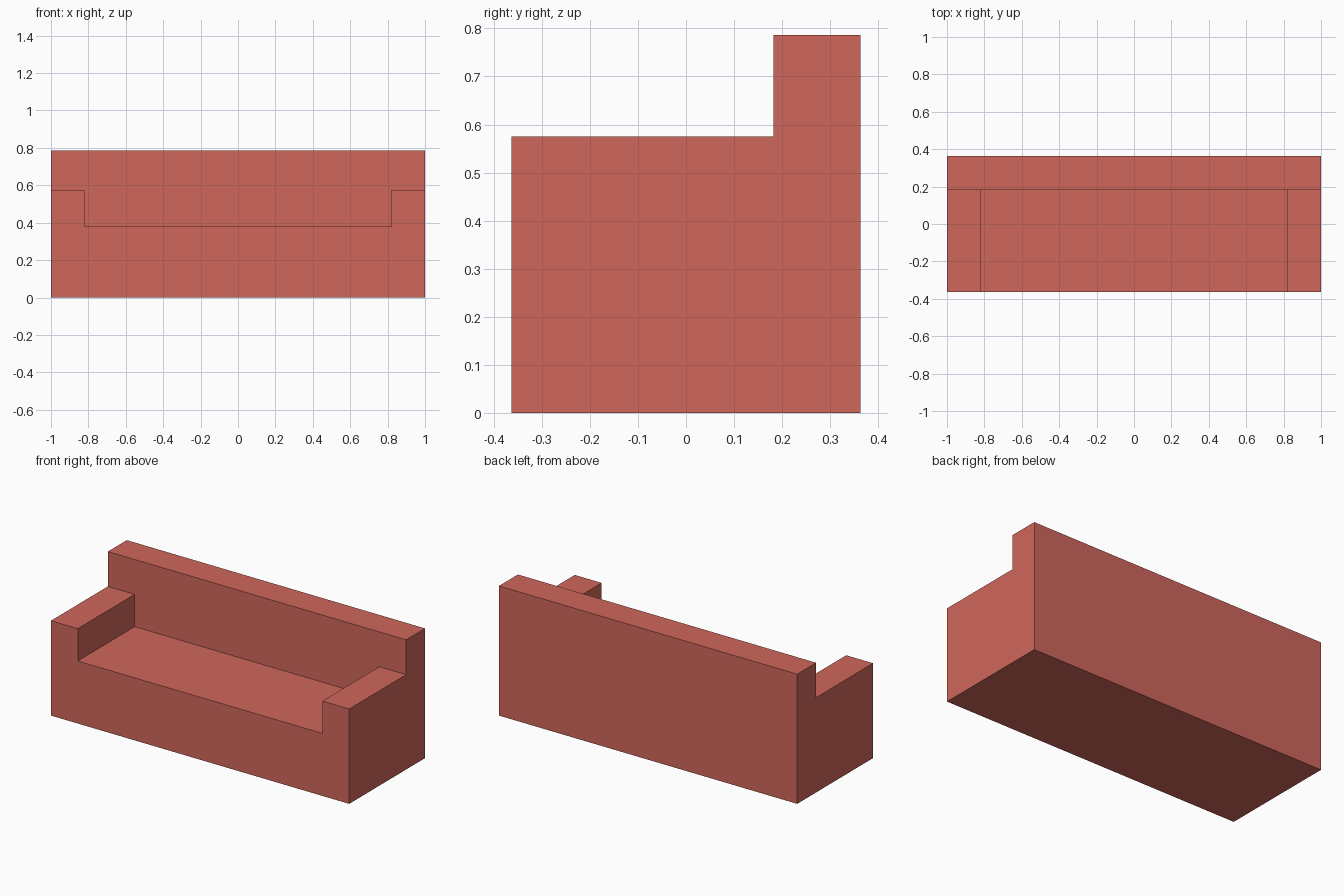
import bpy, bmesh

if "Cube" in bpy.data.objects:
    bpy.data.objects.remove(bpy.data.objects["Cube"])

WIDTH, DEPTH = 1.0, 0.363          # half sizes
BACK_Y = 0.182                     # front plane of the backrest
SEAT_Z, ARM_Z, BACK_Z = 0.379, 0.575, 0.786
ARM_X = 0.82                       # inner side of the arms


def extrude_profile(name, profile, half_width):
    """Extrude a closed (y, z) profile along x, centred on x = 0."""
    bm = bmesh.new()
    face = bm.faces.new([bm.verts.new((-half_width, y, z)) for y, z in profile])
    result = bmesh.ops.extrude_face_region(bm, geom=[face])
    moved = [g for g in result["geom"] if isinstance(g, bmesh.types.BMVert)]
    bmesh.ops.translate(bm, verts=moved, vec=(2 * half_width, 0, 0))
    bmesh.ops.recalc_face_normals(bm, faces=bm.faces)
    mesh = bpy.data.meshes.new(name)
    bm.to_mesh(mesh)
    bm.free()
    obj = bpy.data.objects.new(name, mesh)
    bpy.context.collection.objects.link(obj)
    return obj


# Sofa body: side profile with arm height in front and the tall backrest behind
sofa = extrude_profile("sofa_body", [
    (-DEPTH, 0), (DEPTH, 0), (DEPTH, BACK_Z),
    (BACK_Y, BACK_Z), (BACK_Y, ARM_Z), (-DEPTH, ARM_Z)], WIDTH)

# Seat recess between the arms
cutter = extrude_profile("seat_cutter", [
    (-DEPTH - 0.2, SEAT_Z), (BACK_Y, SEAT_Z),
    (BACK_Y, BACK_Z + 0.2), (-DEPTH - 0.2, BACK_Z + 0.2)], ARM_X)
cutter.hide_render = True

cut = sofa.modifiers.new("seat_recess", "BOOLEAN")
cut.operation = "DIFFERENCE"
cut.solver = "EXACT"
cut.object = cutter
bpy.context.view_layer.objects.active = sofa
bpy.ops.object.modifier_apply(modifier=cut.name)
bpy.data.objects.remove(cutter)

# Red upholstery
fabric = bpy.data.materials.new("red_fabric")
fabric.diffuse_color = (0.63, 0.136, 0.107, 1)
fabric.use_nodes = True
fabric.node_tree.nodes["Principled BSDF"].inputs["Base Color"].default_value = fabric.diffuse_color
sofa.data.materials.clear()
sofa.data.materials.append(fabric)
